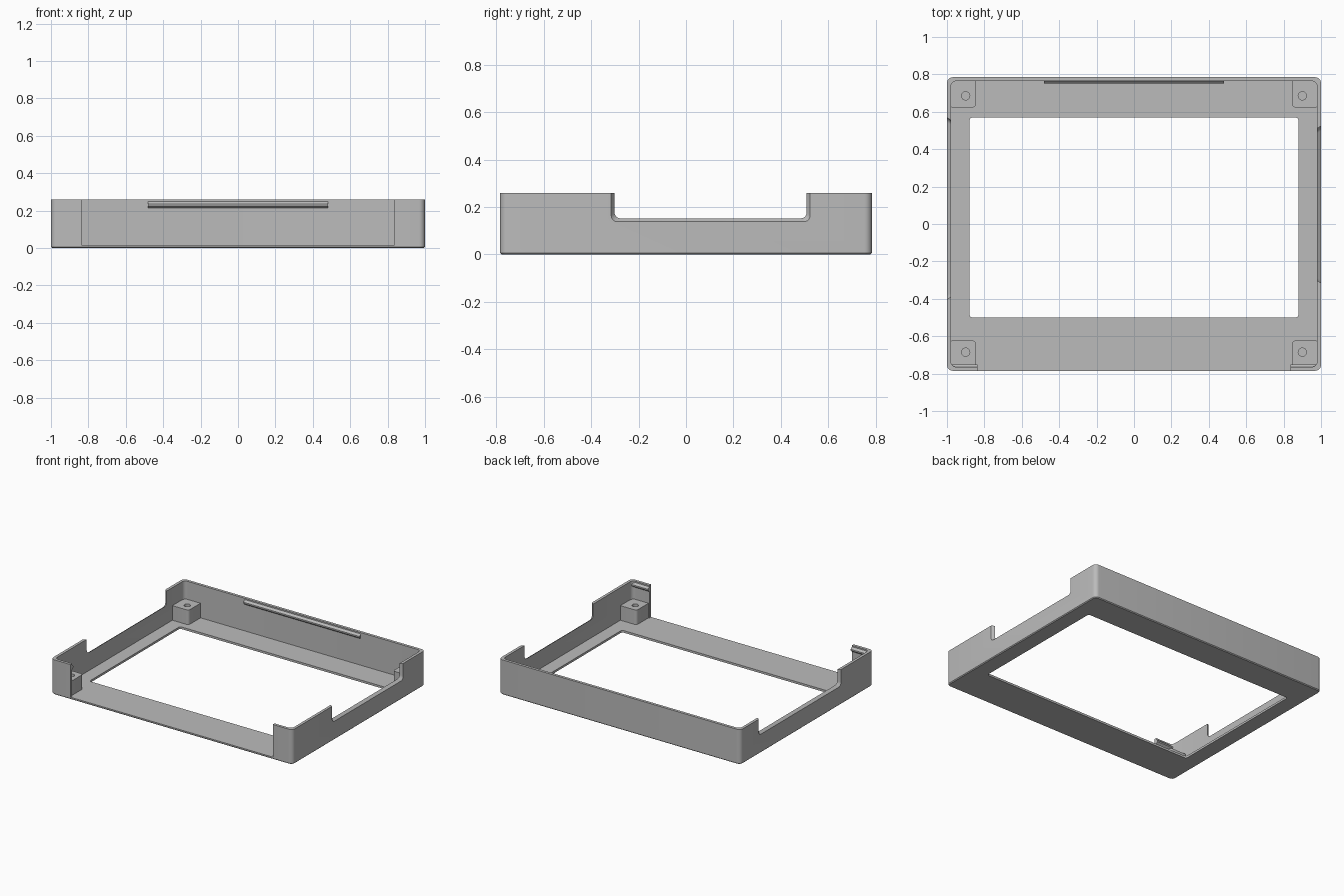
import bpy, bmesh
from math import cos, sin, pi

cube = bpy.data.objects.get("Cube")
if cube:
    bpy.data.objects.remove(cube, do_unlink=True)

grey = bpy.data.materials.new("mid grey")
grey.use_nodes = True
GREY = (0.5, 0.5, 0.5, 1)
grey.diffuse_color = GREY
grey.node_tree.nodes["Principled BSDF"].inputs["Base Color"].default_value = GREY

HX, HY, H = 1.0, 0.785, 0.26     # half width, half depth, height
WALL, FLOOR = 0.021, 0.016


def loft(name, rings):
    """Solid skinned through equal-length rings of points, capped at both ends."""
    bm = bmesh.new()
    loops = [[bm.verts.new(p) for p in ring] for ring in rings]
    n = len(loops[0])
    for a, b in zip(loops, loops[1:]):
        for i in range(n):
            j = (i + 1) % n
            bm.faces.new((a[i], a[j], b[j], b[i]))
    bm.faces.new(loops[0][::-1])
    bm.faces.new(loops[-1])
    bmesh.ops.recalc_face_normals(bm, faces=bm.faces)
    mesh = bpy.data.meshes.new(name)
    bm.to_mesh(mesh)
    bm.free()
    mesh.materials.append(grey)
    obj = bpy.data.objects.new(name, mesh)
    bpy.context.collection.objects.link(obj)
    return obj


def rounded(u0, u1, v0, v1, r, steps=6):
    """Rounded rectangle outline."""
    corners = ((u1 - r, v1 - r), (u0 + r, v1 - r), (u0 + r, v0 + r), (u1 - r, v0 + r))
    return [(cu + r * cos((k + i / steps) * pi / 2), cv + r * sin((k + i / steps) * pi / 2))
            for k, (cu, cv) in enumerate(corners) for i in range(steps + 1)]


def prism(name, outline, z0, z1):
    return loft(name, [[(x, y, z) for x, y in outline] for z in (z0, z1)])


def cut(obj, cutters):
    """Subtract the cutters, bake the result and remove them."""
    for c in cutters:
        c.hide_render = True
        m = obj.modifiers.new("cut", 'BOOLEAN')
        m.operation, m.solver, m.object = 'DIFFERENCE', 'EXACT', c
    bpy.context.view_layer.update()
    baked = bpy.data.meshes.new_from_object(
        obj.evaluated_get(bpy.context.evaluated_depsgraph_get()))
    obj.modifiers.clear()
    obj.data = baked
    for c in cutters:
        bpy.data.objects.remove(c, do_unlink=True)


def smooth(obj):
    bpy.ops.object.select_all(action='DESELECT')
    obj.select_set(True)
    bpy.context.view_layer.objects.active = obj
    bpy.ops.object.shade_smooth_by_angle(angle=pi / 6)


def notch(side, y0, y1):
    """Side wall cutter that flares towards the outside."""
    rings = []
    for x, grow in ((HX - WALL - 0.01, -0.007), (HX + 0.005, 0.017)):
        outline = rounded(y0 - grow, y1 + grow, 0.152 - grow, 0.4, 0.025)
        rings.append([(side * x, y, z) for y, z in outline])
    return loft("notch_cutter", rings)


# Open tray with a window, side notches and an open front
c = 0.006
body = loft("bezel_shell", [
    [(x, y, z) for x, y in rounded(-HX + d, HX - d, -HY + d, HY - d, 0.032 - d)]
    for d, z in ((c, 0), (0, c), (0, H))])
cut(body, [
    prism("cavity_cutter", rounded(-HX + WALL, HX - WALL, -HY + WALL, HY - WALL, 0.028), FLOOR, 0.5),
    prism("window_cutter", rounded(-0.88, 0.88, -0.5, 0.57, 0.018), -0.1, 0.1),
    prism("front_cutter", rounded(-0.838, 0.838, -0.9, -0.74, 0.001, 1), FLOOR, 0.5),
    notch(1, -0.302, 0.51),
    notch(-1, -0.39, 0.555),
])
smooth(body)

# Corner screw bosses with blind holes
for sx, side in ((1, "left"), (-1, "right")):
    for sy, end in ((1, "back"), (-1, "front")):
        xs = sorted((sx * 0.845, sx * (HX - 0.01)))
        ys = sorted((sy * 0.623, sy * (HY - 0.01)))
        boss = prism(f"{end}_{side}_boss", rounded(*xs, *ys, 0.02), 0.008, 0.125)
        hx, hy, r = sx * 0.9, sy * 0.685, 0.022
        cut(boss, [prism("hole_cutter", rounded(hx - r, hx + r, hy - r, hy + r, r - 0.0005), 0.03, 0.2)])
        smooth(boss)


def ridge(name, x0, x1, sy):
    """Snap ridge on the inside of the front or back wall."""
    profile = ((HY - 0.012, 0.25), (HY - WALL, 0.25), (0.75, 0.236), (0.75, 0.226),
               (HY - WALL, 0.214), (HY - 0.012, 0.214))
    return loft(name, [[(x, sy * y, z) for y, z in profile] for x in (x0, x1)])


# Snap ridges
ridge("back_ridge", -0.48, 0.48, 1)
ridge("front_left_ridge", 0.838, 0.985, -1)
ridge("front_right_ridge", -0.985, -0.838, -1)
